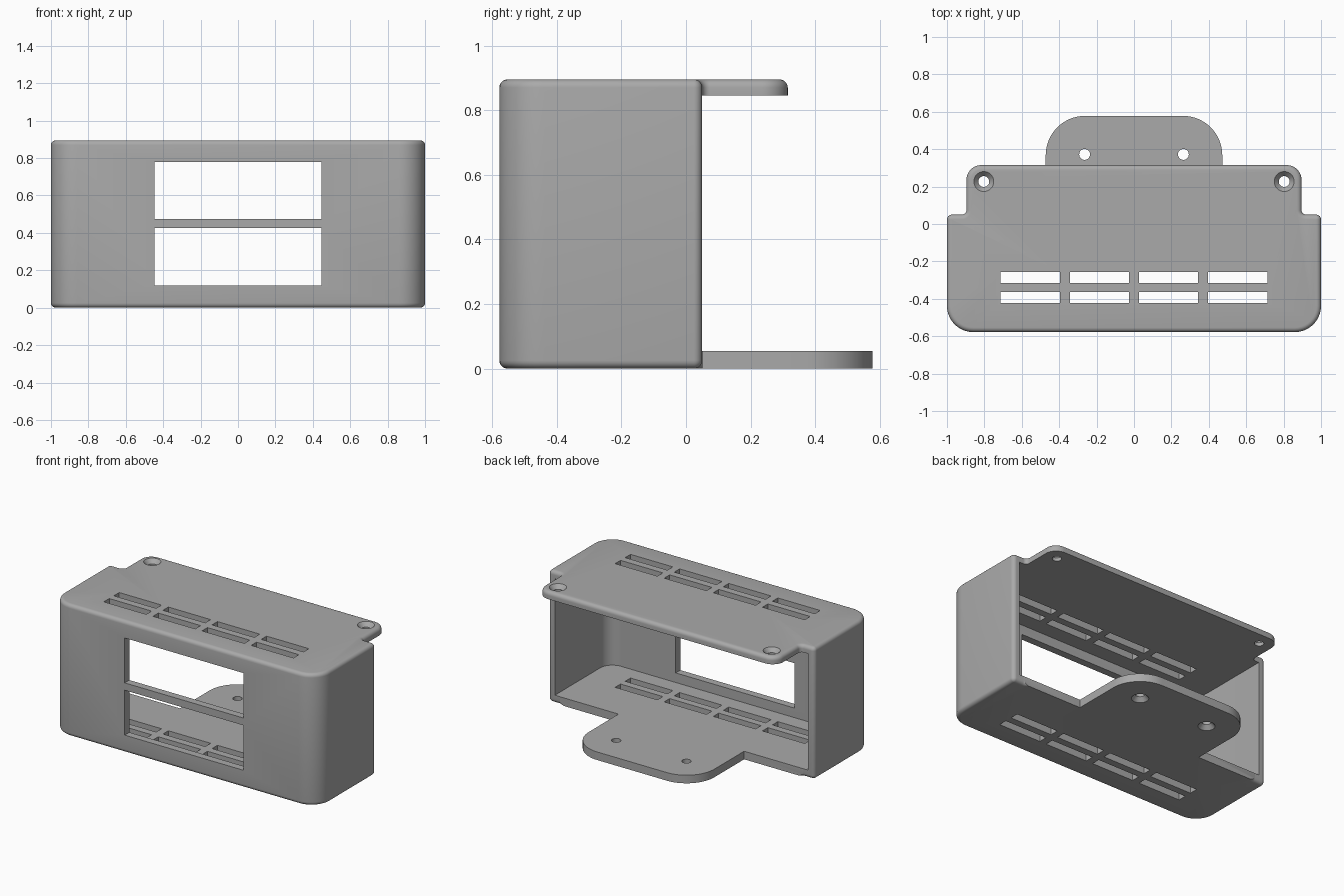
import bpy, bmesh, math
from mathutils import Vector, Matrix

if "Cube" in bpy.data.objects:
    bpy.data.objects.remove(bpy.data.objects["Cube"])

# Overall sizes
FRONT, REAR, PLATE_REAR, TONGUE_REAR = -0.578, 0.05, 0.315, 0.578
HEIGHT, FLOOR, CEILING, EDGE = 0.895, 0.055, 0.845, 0.025

grey = bpy.data.materials.new("plain grey")
grey.use_nodes = True
colour = (0.40, 0.40, 0.40, 1)
grey.diffuse_color = colour
grey.node_tree.nodes["Principled BSDF"].inputs["Base Color"].default_value = colour


def mirrored(half):
    """Complete a right-hand outline (front to back) with its mirror image."""
    return half + [(-x, y, r) for x, y, r in reversed(half)]


def rounded(corners, steps=10):
    """Turn (x, y, radius) corners into an outline with arcs."""
    out = []
    for i, (x, y, r) in enumerate(corners):
        p = Vector((x, y))
        a = (Vector(corners[i - 1][:2]) - p).normalized()
        b = (Vector(corners[(i + 1) % len(corners)][:2]) - p).normalized()
        if r == 0:
            out.append(p)
            continue
        half = a.angle(b) / 2
        centre = p + (a + b).normalized() * r / math.sin(half)
        start = p + a * r / math.tan(half) - centre
        end = p + b * r / math.tan(half) - centre
        turn = start.angle(end)
        for k in range(steps + 1):
            t = k / steps
            out.append(centre + (start * math.sin((1 - t) * turn)
                                 + end * math.sin(t * turn)) / math.sin(turn))
    return out


def make_object(name, bm):
    bmesh.ops.recalc_face_normals(bm, faces=bm.faces[:])
    mesh = bpy.data.meshes.new(name)
    bm.to_mesh(mesh)
    bm.free()
    mesh.materials.append(grey)
    ob = bpy.data.objects.new(name, mesh)
    bpy.context.collection.objects.link(ob)
    return ob


def prism(name, outline, z0, z1, edge=0):
    """Extrude an outline upward and optionally round its top and bottom rims."""
    bm = bmesh.new()
    base = bm.faces.new([bm.verts.new((p.x, p.y, z0)) for p in outline])
    top = bmesh.ops.extrude_face_region(bm, geom=[base], use_keep_orig=True)["geom"]
    bmesh.ops.translate(bm, vec=(0, 0, z1 - z0),
                        verts=[g for g in top if isinstance(g, bmesh.types.BMVert)])
    if edge:
        rims = [e for e in bm.edges if abs(e.verts[0].co.z - e.verts[1].co.z) < 1e-5]
        bmesh.ops.bevel(bm, geom=rims, offset=edge, segments=5, profile=0.5,
                        affect='EDGES', clamp_overlap=False)
    return make_object(name, bm)


def box(name, x0, x1, y0, y1, z0, z1):
    corners = [(x0, y0, 0), (x1, y0, 0), (x1, y1, 0), (x0, y1, 0)]
    return prism(name, rounded(corners), z0, z1)


def cone(name, x, y, z0, z1, r0, r1):
    bm = bmesh.new()
    bmesh.ops.create_cone(bm, cap_ends=True, segments=32, radius1=r0, radius2=r1,
                          depth=z1 - z0, matrix=Matrix.Translation((x, y, (z0 + z1) / 2)))
    return make_object(name, bm)


def combine(target, other, operation='DIFFERENCE'):
    mod = target.modifiers.new(other.name, 'BOOLEAN')
    mod.operation, mod.object, mod.solver = operation, other, 'EXACT'
    bpy.context.view_layer.objects.active = target
    bpy.ops.object.modifier_apply(modifier=mod.name)
    bpy.data.objects.remove(other)


# Body with the rear extension of the top plate
shell = prism("mounting_enclosure", rounded(mirrored([
    (1, FRONT, 0.14), (1, REAR, 0.026), (0.896, REAR, 0.024),
    (0.896, PLATE_REAR, 0.08)])), 0, HEIGHT, EDGE)
combine(shell, box("below_plate_cut", -0.93, 0.93, REAR + 0.0005, 1, -0.1, CEILING))

# Rear mounting tongue at floor level
tongue = prism("rear_tongue", rounded(mirrored([
    (0.472, -0.1, 0), (0.472, TONGUE_REAR, 0.21)]), 16), 0, FLOOR + 0.005)
combine(shell, tongue, 'UNION')

# Hollow interior, open at the back
combine(shell, prism("cavity_cut", rounded(mirrored([
    (0.95, FRONT + 0.05, 0.09), (0.95, 1, 0)])), FLOOR, CEILING))

# Two front windows
for z0, z1 in ((0.12, 0.425), (0.475, 0.78)):
    combine(shell, box("window_cut", -0.447, 0.447, -1, -0.4, z0, z1))

# Vent slots through roof and floor
for column in range(4):
    x = (column - 1.5) * 0.369
    for y in (-0.286, -0.393):
        combine(shell, box("vent_cut", x - 0.159, x + 0.159,
                           y - 0.029, y + 0.029, -0.1, 1))

# Countersunk screw holes in plate and tongue
for side in (-1, 1):
    x, y = side * 0.803, 0.227
    combine(shell, cone("plate_hole", x, y, 0.8, 1, 0.029, 0.029))
    combine(shell, cone("plate_countersink", x, y, 0.857, 0.897, 0.02, 0.055))
    x, y = side * 0.264, 0.372
    combine(shell, cone("tongue_hole", x, y, -0.1, 0.1, 0.029, 0.029))
    combine(shell, cone("tongue_countersink", x, y, -0.002, 0.038, 0.055, 0.02))

# Smooth rounded edges, crisp corners
for ob in bpy.context.selected_objects:
    ob.select_set(False)
shell.select_set(True)
bpy.context.view_layer.objects.active = shell
bpy.ops.object.shade_smooth_by_angle(angle=math.radians(30))
